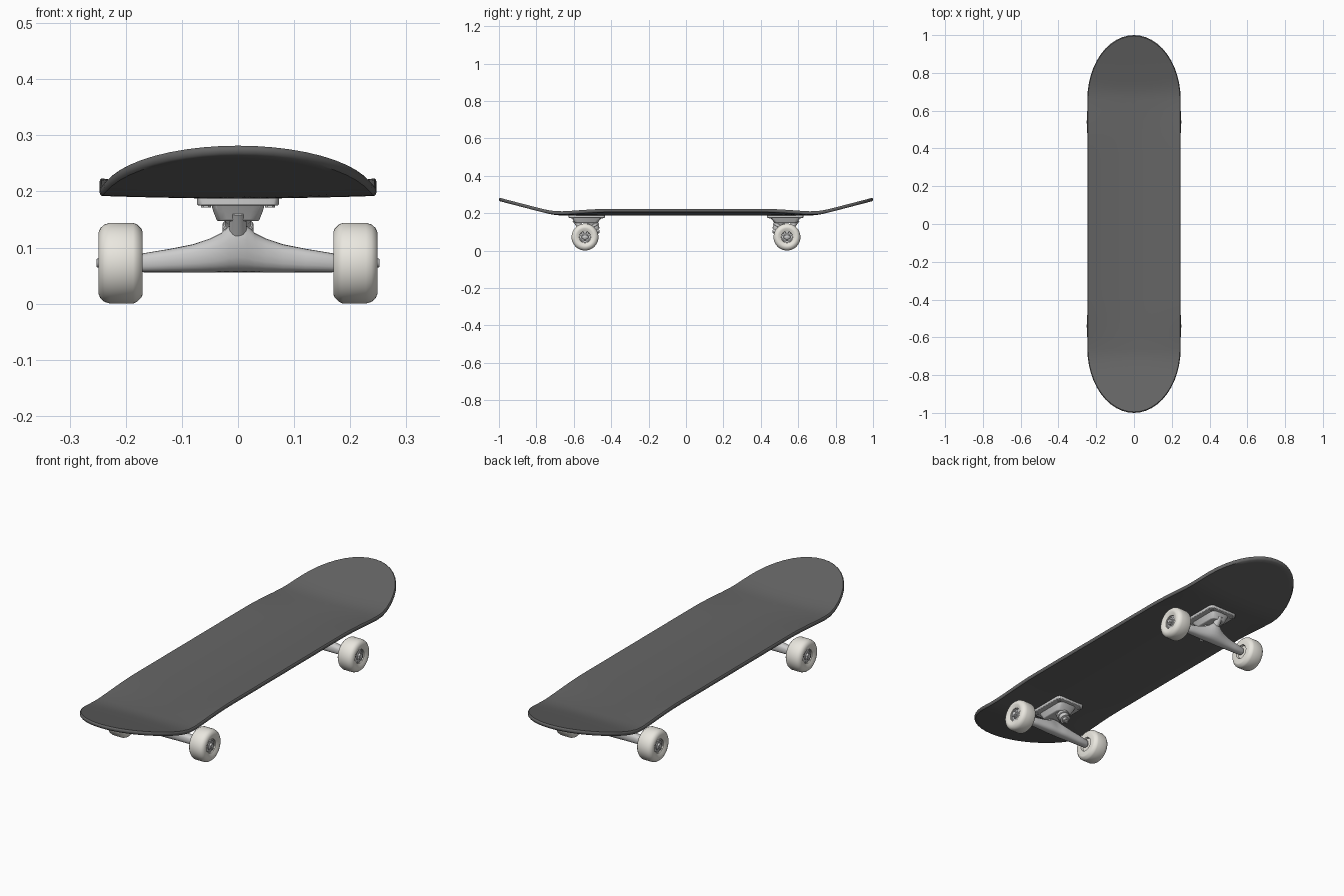
import bpy, bmesh, math
from mathutils import Vector

if "Cube" in bpy.data.objects:
    bpy.data.objects.remove(bpy.data.objects["Cube"])


def material(name, rgb):
    m = bpy.data.materials.new(name)
    m.diffuse_color = (*rgb, 1)
    m.use_nodes = True
    m.node_tree.nodes["Principled BSDF"].inputs["Base Color"].default_value = m.diffuse_color
    return m


DARK = material("dark_grip", (0.13, 0.13, 0.13))
CREAM = material("wheel_white", (0.82, 0.80, 0.74))


def loft(name, rings, caps=True, mirror=(False, False), mat=None, bevel=0):
    """Skin closed rings; mirror across x and/or y about the world origin."""
    bm = bmesh.new()
    vs = [[bm.verts.new(p) for p in r] for r in rings]
    n = len(rings[0])
    for a, b in zip(vs, vs[1:]):
        for i in range(n):
            j = (i + 1) % n
            bm.faces.new((a[i], a[j], b[j], b[i]))
    if caps:
        bm.faces.new(vs[0])
        bm.faces.new(vs[-1])
    bmesh.ops.remove_doubles(bm, verts=bm.verts, dist=1e-5)
    bmesh.ops.recalc_face_normals(bm, faces=bm.faces)
    me = bpy.data.meshes.new(name)
    bm.to_mesh(me)
    bm.free()
    ob = bpy.data.objects.new(name, me)
    bpy.context.collection.objects.link(ob)
    if mat:
        me.materials.append(mat)
    bpy.ops.object.select_all(action='DESELECT')
    ob.select_set(True)
    bpy.context.view_layer.objects.active = ob
    bpy.ops.object.shade_smooth_by_angle(angle=math.radians(38))
    if bevel:
        b = ob.modifiers.new("bevel", 'BEVEL')
        b.width, b.segments = bevel, 2
    if any(mirror):
        m = ob.modifiers.new("mirror", 'MIRROR')
        m.use_axis = (*mirror, False)
        m.use_mirror_merge = False
    return ob


def lathe(name, profile, origin, axis, segs=32, **kw):
    """Revolve (distance, radius) pairs around an axis."""
    q = Vector((0, 0, 1)).rotation_difference(Vector(axis).normalized())
    o = Vector(origin)
    rings = [[o + q @ Vector((r * math.cos(a), r * math.sin(a), t))
              for a in (2 * math.pi * i / segs for i in range(segs))]
             for t, r in profile]
    return loft(name, rings, **kw)


def rect(cy, hx, hy, z, cut):
    """Rectangle with cut corners at height z."""
    quarter = [(hx, hy - cut), (hx - cut * 0.3, hy - cut * 0.3), (hx - cut, hy)]
    pts = quarter + [(-x, y) for x, y in quarter[::-1]]
    pts += [(-x, -y) for x, y in pts]
    return [(x, cy + y, z) for x, y in pts]


# Deck: outline rings shrinking to a central spine, over a kicked and dished surface
W, S, THICK = 0.247, 0.66, 0.018


def deck_top(x, y):
    y = abs(y)
    kick = 0.26 * 0.02 * math.log(1 + math.exp((y - 0.7) / 0.02))
    f = min(max((y - 0.4) / 0.38, 0), 1)
    dish = 0.019 * (1 - f * f * (3 - 2 * f))
    return 0.205 + kick + dish * (x / W) ** 2


outline = []
for k in range(25):
    a = math.pi * k / 24
    outline.append((W * math.cos(a), S + (1 - S) * math.sin(a), S))
for k in range(1, 24):
    y = S - 2 * S * k / 24
    outline.append((-W, y, y))
outline += [(-x, -y, -s) for x, y, s in outline]
inner = [(k / 14, 0) for k in range(14)]
edge = [(0.984, 0), (0.995, 0.003), (1, 0.007)]
half = inner + edge
section = half + [(s, THICK - d) for s, d in half[::-1]]
deck_rings = []
for s, d in section:
    ring = []
    for x, y, sp in outline:
        px, py = x * s, sp + (y - sp) * s
        ring.append((px, py, deck_top(px, py) - d))
    deck_rings.append(ring)
loft("deck", deck_rings, caps=False, mat=DARK)

# Wheels, bearings and axle ends
AY, AZ = 0.54, 0.0722
wheel = [(0.18, 0.030), (0.171, 0.033), (0.170, 0.056), (0.172, 0.061), (0.180, 0.069),
         (0.187, 0.072), (0.228, 0.072), (0.238, 0.069), (0.245, 0.063), (0.249, 0.054),
         (0.249, 0.046), (0.243, 0.034), (0.242, 0.031), (0.232, 0.030)]
both = (True, True)
lathe("wheels", wheel, (0, AY, AZ), (1, 0, 0), 48, mirror=both, mat=CREAM)
lathe("bearings", [(0.228, 0.0295), (0.238, 0.0295), (0.238, 0.025), (0.236, 0.024),
                   (0.236, 0.018), (0.239, 0.017), (0.239, 0.01)],
      (0, AY, AZ), (1, 0, 0), 32, mirror=both)
lathe("axle_nuts", [(0.236, 0.0145), (0.248, 0.0145), (0.249, 0.012)],
      (0, AY, AZ), (1, 0, 0), 6, mirror=both)
lathe("axles", [(0.16, 0.008), (0.251, 0.008), (0.2525, 0.006)],
      (0, AY, AZ), (1, 0, 0), 16, mirror=both)

# Truck hanger: wide triangular body leaning outwards to the pivot
stations = [(0.174, 0.058, 0.087, 0.0145, 0), (0.168, 0.056, 0.090, 0.017, 0),
            (0.12, 0.056, 0.098, 0.020, 0), (0.08, 0.056, 0.106, 0.023, 0.003),
            (0.05, 0.056, 0.116, 0.027, 0.008), (0.03, 0.056, 0.126, 0.030, 0.014),
            (0.016, 0.056, 0.139, 0.032, 0.022), (0, 0.056, 0.145, 0.033, 0.026)]
stations += [(-x, *r) for x, *r in stations[-2::-1]]
hanger = []
for x, zb, zt, h, lean in stations:
    ring = []
    for i in range(20):
        a = 2 * math.pi * i / 20
        c, s = math.cos(a), math.sin(a)
        v = (math.copysign(abs(s) ** 0.8, s) + 1) / 2
        w = h * math.copysign(abs(c) ** 0.8, c) * (1 - 14 * lean * v)
        ring.append((x, AY + w + lean * v, zb + (zt - zb) * v))
    hanger.append(ring)
ends = (False, True)
loft("hangers", hanger, mirror=ends)
lathe("pivots", [(0, 0.018), (0.035, 0.015), (0.06, 0.013)],
      (0, 0.558, 0.118), (0, 0.6, 0.75), 20, mirror=ends)

# Baseplate with tapered pedestal and mounting nuts
loft("baseplates", [rect(0.53, 0.073, 0.097, z, 0.016) for z in (0.175, 0.191)],
     mirror=ends, bevel=0.003)
loft("pedestals", [rect(0.53, 0.048, 0.082, 0.178, 0.02), rect(0.532, 0.044, 0.072, 0.164, 0.02),
                   rect(0.535, 0.037, 0.060, 0.147, 0.018)], mirror=ends, bevel=0.003)
for i, y in enumerate((0.452, 0.608)):
    lathe(f"mounting_nuts_{i}", [(0, 0.009), (0.007, 0.009)], (0.057, y, 0.1715),
          (0, 0, 1), 6, mirror=both)

# Kingpin stack, tilted towards the board's middle
top, tilt = (0, 0.517, 0.176), (0, -0.5, -0.866)
lathe("bushings", [(0.01, 0.025), (0.028, 0.025), (0.031, 0.023), (0.050, 0.023),
                   (0.053, 0.024), (0.070, 0.021), (0.073, 0.019)], top, tilt, 32, mirror=ends)
lathe("hanger_rings", [(0.040, 0.026), (0.042, 0.028), (0.055, 0.028), (0.057, 0.026)],
      top, tilt, 32, mirror=ends)
lathe("washers", [(0.073, 0.023), (0.077, 0.023)], top, tilt, 32, mirror=ends)
lathe("kingpin_nuts", [(0.077, 0.0145), (0.090, 0.0145), (0.092, 0.012)], top, tilt, 6, mirror=ends)
lathe("kingpins", [(0.02, 0.008), (0.096, 0.008), (0.098, 0.006)], top, tilt, 16, mirror=ends)
